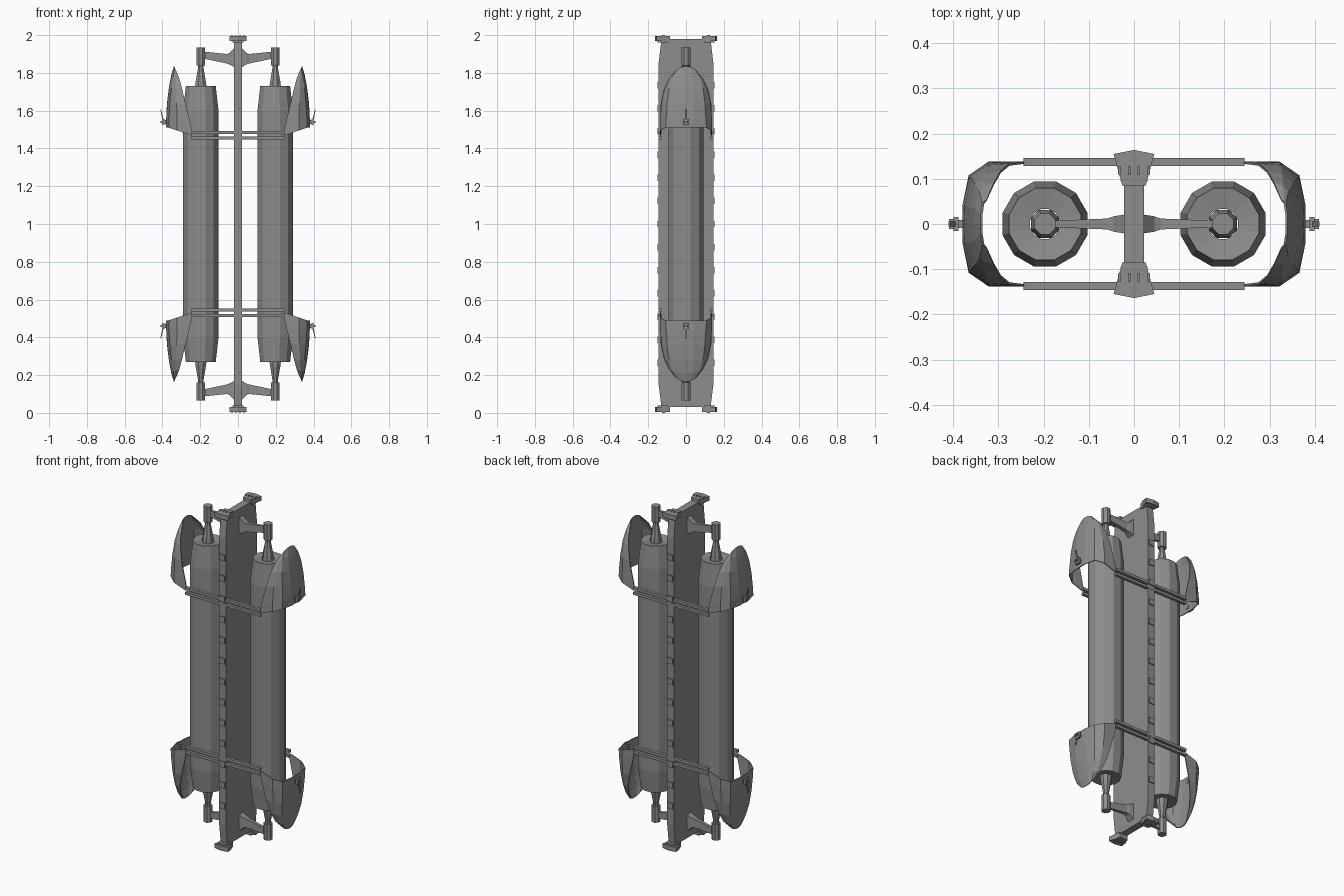
import bpy, bmesh, math
from mathutils import Vector

cube = bpy.data.objects.get("Cube")
if cube:
    bpy.data.objects.remove(cube, do_unlink=True)

grey = bpy.data.materials.new("plain_grey")
grey.use_nodes = True
colour = (0.27, 0.27, 0.27, 1)
grey.diffuse_color = colour
grey.node_tree.nodes["Principled BSDF"].inputs["Base Color"].default_value = colour


# Every mesh is built around the model's middle, so mirrors work about its origin
def finish(name, bm, mirror="", thickness=0):
    bmesh.ops.recalc_face_normals(bm, faces=bm.faces)
    mesh = bpy.data.meshes.new(name)
    bm.to_mesh(mesh)
    bm.free()
    mesh.materials.append(grey)
    obj = bpy.data.objects.new(name, mesh)
    obj.location.z = 1
    bpy.context.collection.objects.link(obj)
    if mirror:
        mod = obj.modifiers.new("mirror", 'MIRROR')
        mod.use_axis = [axis in mirror for axis in "xyz"]
        mod.merge_threshold = 0.0005
    if thickness:
        mod = obj.modifiers.new("thickness", 'SOLIDIFY')
        mod.thickness = thickness
    return obj


def loft(bm, rings, closed=True):
    loops = [[bm.verts.new(p) for p in ring] for ring in rings]
    n = len(loops[0])
    for a, b in zip(loops, loops[1:]):
        for i in range(n if closed else n - 1):
            j = (i + 1) % n
            bm.faces.new((a[i], a[j], b[j], b[i]))
    return loops


def lathe(bm, profile, sides, x):
    rings = []
    for r, z in profile:
        turns = [2 * math.pi * (i + 0.5) / sides for i in range(sides)]
        rings.append([(x + r * math.cos(t), r * math.sin(t), z) for t in turns])
    return loft(bm, rings)


def box(bm, low, high):
    rings = [[(low[0], low[1], z), (high[0], low[1], z),
              (high[0], high[1], z), (low[0], high[1], z)] for z in (low[2], high[2])]
    loops = loft(bm, rings)
    for loop in loops:
        bm.faces.new(loop)


def prism(bm, outline, low, high, place):
    loops = loft(bm, [[place(u, v, w) for u, v in outline] for w in (low, high)])
    for loop in loops:
        bm.faces.new(loop)


# Central plate with tapered ends
bm = bmesh.new()
side = [(0.13, 0.98), (0.145, 0.85), (0.145, -0.85), (0.13, -0.97)]
outline = side + [(-y, z) for y, z in reversed(side)]
prism(bm, outline, -0.022, 0.022, lambda u, v, w: (w, u, v))
finish("central_plate", bm)

# Studs along the plate edges
bm = bmesh.new()
for i in range(-6, 7):
    z = i * 0.1225
    box(bm, (-0.018, 0.14, z - 0.017), (0.018, 0.151, z + 0.017))
finish("edge_studs", bm, "y")

# End clamps with small raised pegs
bm = bmesh.new()
half = [(0.026, 0.085), (0.03, 0.1), (0.045, 0.155), (0, 0.164)]
outline = half + [(-x, y) for x, y in reversed(half[:-1])]
prism(bm, outline, 0.968, 0.995, lambda u, v, w: (u, v, w))
box(bm, (-0.03, 0.095, 0.96), (0.03, 0.15, 0.975))
for x in (-0.032, -0.01, 0.01, 0.032):
    box(bm, (x - 0.003, 0.11, 0.99), (x + 0.003, 0.127, 1.0))
finish("end_clamps", bm, "yz")

# Long tanks with recessed end caps
bm = bmesh.new()
lathe(bm, [(0.097, 0), (0.097, 0.6), (0.082, 0.73), (0.034, 0.722)], 12, 0.197)
finish("tanks", bm, "xz")

# Nozzles and the joints they plug into
bm = bmesh.new()
lathe(bm, [(0.034, 0.715), (0.03, 0.75), (0.015, 0.83), (0.015, 0.85)], 8, 0.197)
finish("nozzles", bm, "xz")
bm = bmesh.new()
for loop in lathe(bm, [(0.025, 0.84), (0.025, 0.935)], 8, 0.197):
    bm.faces.new(loop)
finish("nozzle_joints", bm, "xz")

# Tapering support arms flared at the plate
bm = bmesh.new()
sections = [(0.02, 0.021, 0.83, 0.932), (0.045, 0.017, 0.845, 0.905),
            (0.06, 0.012, 0.85, 0.9), (0.185, 0.007, 0.876, 0.913)]
loops = loft(bm, [[(x, -y, a), (x, y, a), (x, y, b), (x, -y, b)]
                  for x, y, a, b in sections])
bm.faces.new(loops[0])
bm.faces.new(loops[-1])
finish("support_arms", bm, "xz")

# Paired cross rods
bm = bmesh.new()
for z in (0.456, 0.484):
    box(bm, (-0.245, 0.128, z - 0.008), (0.245, 0.146, z + 0.008))
finish("cross_rods", bm, "yz")

# Curved fairings: half cross-sections from the root to the rounded tip
bm = bmesh.new()
rows = [
    [(0.38, 0, 0.51), (0.38, 0.04, 0.51), (0.366, 0.108, 0.51), (0.322, 0.138, 0.495), (0.244, 0.138, 0.468)],
    [(0.38, 0, 0.56), (0.38, 0.04, 0.56), (0.365, 0.105, 0.56), (0.322, 0.137, 0.55), (0.244, 0.138, 0.5)],
    [(0.376, 0, 0.64), (0.375, 0.04, 0.64), (0.36, 0.1, 0.64), (0.325, 0.13, 0.64), (0.276, 0.134, 0.63)],
    [(0.366, 0, 0.72), (0.365, 0.04, 0.72), (0.352, 0.09, 0.72), (0.328, 0.11, 0.72), (0.295, 0.118, 0.71)],
    [(0.353, 0, 0.79), (0.352, 0.035, 0.788), (0.342, 0.073, 0.78), (0.33, 0.084, 0.778), (0.31, 0.092, 0.768)],
    [(0.34, 0, 0.834), (0.34, 0.02, 0.832), (0.336, 0.045, 0.822), (0.332, 0.05, 0.817), (0.326, 0.054, 0.81)],
]
loft(bm, rows, closed=False)
shell = finish("fairings", bm, "xyz", 0.005)

# Latches on the fairings, each with two prongs and a thin lever
bm = bmesh.new()
box(bm, (0.372, -0.009, 0.53), (0.39, 0.009, 0.55))
box(bm, (0.388, -0.016, 0.523), (0.4, 0.016, 0.557))
for y in (-0.008, 0.008):
    box(bm, (0.398, y - 0.003, 0.535), (0.41, y + 0.003, 0.545))
lever = [(0.394, 0.55), (0.4, 0.55), (0.411, 0.605), (0.407, 0.605)]
prism(bm, lever, -0.005, 0.005, lambda u, v, w: (u, w, v))
finish("fairing_latches", bm, "xz")
